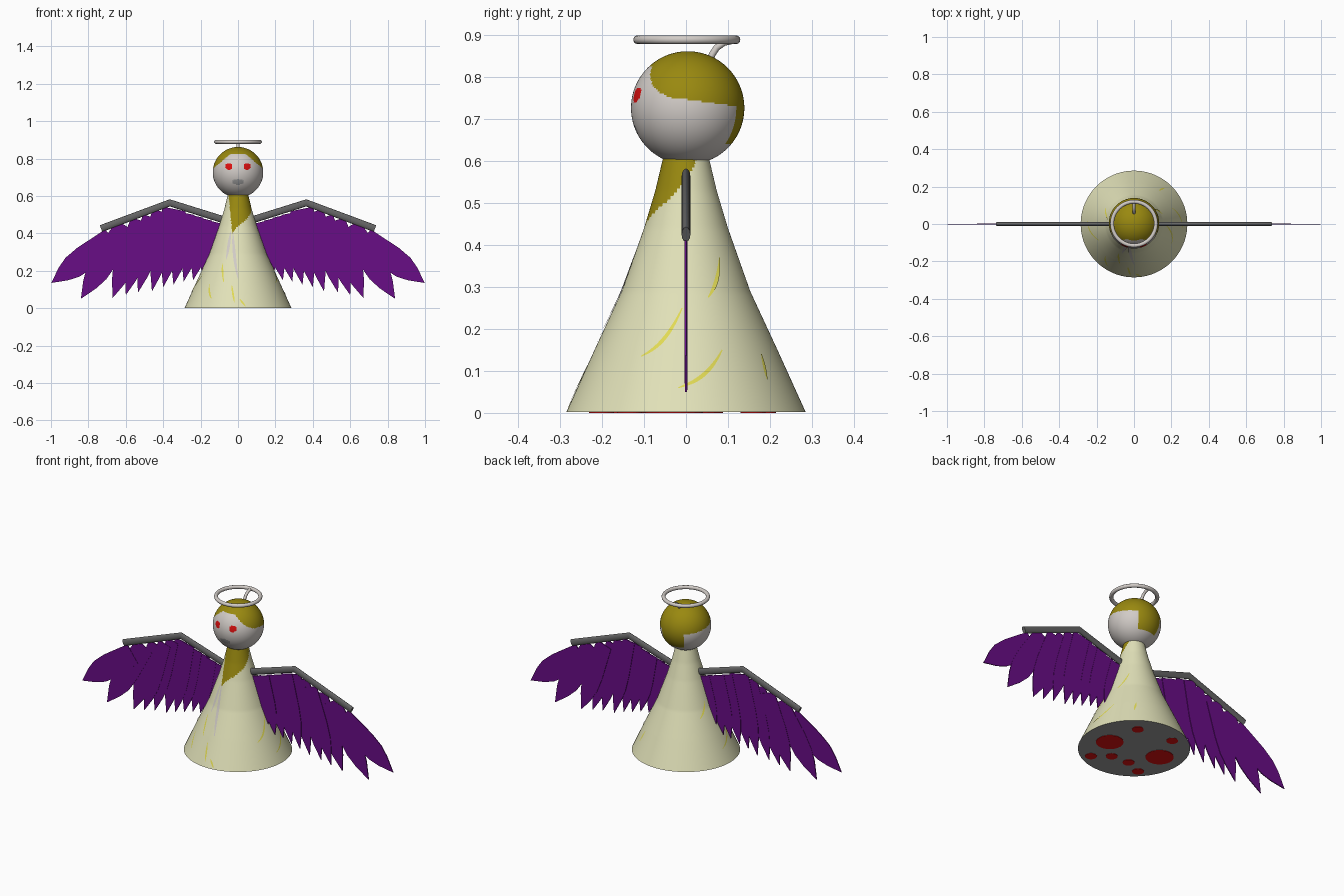
import bpy, bmesh, math
from mathutils import Vector

if "Cube" in bpy.data.objects:
    bpy.data.objects.remove(bpy.data.objects["Cube"])

def mat(name, r, g, b):
    m = bpy.data.materials.new(name)
    m.diffuse_color = (r, g, b, 1)
    m.use_nodes = True
    m.node_tree.nodes["Principled BSDF"].inputs["Base Color"].default_value = m.diffuse_color
    return m

CREAM = mat("cream", 0.75, 0.75, 0.48)
WHITE = mat("warm white", 0.64, 0.60, 0.57)
HAIR = mat("olive gold", 0.32, 0.25, 0.005)
RED = mat("red", 0.72, 0.005, 0.005)
GREY = mat("mid grey", 0.33, 0.33, 0.33)
DARK = mat("dark grey", 0.13, 0.13, 0.13)
PURPLE = mat("purple", 0.14, 0.004, 0.24)
YELLOW = mat("yellow", 0.75, 0.70, 0.09)

def finish(bm, name, mats, smooth=True):
    bmesh.ops.recalc_face_normals(bm, faces=bm.faces)
    me = bpy.data.meshes.new(name)
    bm.to_mesh(me)
    bm.free()
    for m in mats:
        me.materials.append(m)
    ob = bpy.data.objects.new(name, me)
    bpy.context.collection.objects.link(ob)
    bpy.ops.object.select_all(action='DESELECT')
    ob.select_set(True)
    bpy.context.view_layer.objects.active = ob
    if smooth:
        bpy.ops.object.shade_smooth_by_angle(angle=math.radians(35))
    return ob

def lerp_table(t, table):
    """Piecewise linear lookup in an ascending table."""
    if t <= table[0][0]:
        return table[0][1]
    for (a, va), (b, vb) in zip(table, table[1:]):
        if t <= b:
            return va + (vb - va) * (t - a) / (b - a)
    return table[-1][1]

# Gown: revolved profile, with the lock of hair coloured over one shoulder
PROFILE = [(0, 0.286), (0.15, 0.218), (0.29, 0.153), (0.44, 0.10), (0.53, 0.073), (0.61, 0.054)]
LOCK = [(-15, 0.40), (0, 0.44), (30, 0.475), (60, 0.51), (90, 0.555), (115, 0.60)]

def surf(phi, z, lift=0.0):
    """Point on the gown; phi in degrees from the front towards +x."""
    r = lerp_table(z, PROFILE) + lift
    p = math.radians(phi)
    return Vector((r * math.sin(p), -r * math.cos(p), z))

bm = bmesh.new()
N, ROWS = 128, 72
rings = []
for j in range(ROWS + 1):
    z = 0.002 + 0.608 * j / ROWS
    rings.append([bm.verts.new(surf(360 * i / N, z)) for i in range(N)])
for a, b in zip(rings, rings[1:]):
    for i in range(N):
        k = (i + 1) % N
        f = bm.faces.new((a[i], a[k], b[k], b[i]))
        c = f.calc_center_median()
        phi = math.degrees(math.atan2(c.x, -c.y))
        if -70 < phi < 118 and c.z > lerp_table(phi, LOCK) and c.x > -0.05 + (0.6 - c.z) * 0.1:
            f.material_index = 1
bm.faces.new(rings[0]).material_index = 2
bm.faces.new(rings[-1])
finish(bm, "gown", [CREAM, HAIR, GREY])

# Red spots under the base: (right, up) as seen from the back right, radius
SPOTS = [(-.117, .075, .07), (.122, -.10, .072), (.036, .19, .03), (.2, .06, .03),
         (-.225, -.06, .03), (-.12, -.07, .03), (-.04, -.14, .03), (0, -.235, .03)]
bm = bmesh.new()
for a, b, r in SPOTS:
    x, y = (b - a) / math.sqrt(2), (a + b) / math.sqrt(2)
    vs = [bm.verts.new((x + r * math.cos(t * math.pi / 12), y + r * math.sin(t * math.pi / 12), 0))
          for t in range(24)]
    f = bm.faces.new(vs)
    ext = bmesh.ops.extrude_face_region(bm, geom=[f])
    for v in ext["geom"]:
        if isinstance(v, bmesh.types.BMVert):
            v.co.z = 0.003
finish(bm, "base_spots", [RED], smooth=False)

# Painted strokes: thin ribbons that follow the gown
def ribbons(name, strokes, width, m):
    bm = bmesh.new()
    for (p0, z0), (p1, z1), bow in strokes:
        pts = []
        for i in range(17):
            t = i / 16
            pts.append((p0 + (p1 - p0) * t, z0 + (z1 - z0) * t - bow * math.sin(math.pi * t)))
        prev = None
        for i, (p, z) in enumerate(pts):
            c = surf(p, z, 0.0025)
            d = surf(*pts[min(i + 1, 16)], 0.0025) - surf(*pts[max(i - 1, 0)], 0.0025)
            n = Vector((c.x, c.y, 0.1)).normalized()
            w = width * (0.25 + 0.75 * math.sin(math.pi * i / 16))
            s = n.cross(d).normalized() * w
            cur = (bm.verts.new(c + s), bm.verts.new(c - s))
            if prev:
                bm.faces.new((prev[0], prev[1], cur[1], cur[0]))
            prev = cur
    finish(bm, name, [m])

ribbons("gown_strokes", [
    ((62, .135), (87, .25), .02), ((86, .06), (113, .15), .015), ((109, .275), (129, .37), .01),
    ((140, .08), (143, .14), 0), ((-42, .13), (-32, .05), .01), ((-28, .24), (-20, .14), 0),
    ((-8, .12), (-4, .03), 0), ((2, .05), (8, .01), 0), ((-95, .08), (-65, .18), .015),
    ((-120, .25), (-100, .33), .01)], 0.005, YELLOW)
ribbons("front_strands", [((-20, .41), (-22, .26), 0), ((-14, .41), (0, .16), 0)], 0.008, WHITE)

# Head: sphere with hair, eyes and mouth coloured by position
HC, HR = Vector((0, 0.004, 0.7265)), 0.135
bm = bmesh.new()
bmesh.ops.create_uvsphere(bm, u_segments=128, v_segments=96, radius=HR)
bmesh.ops.translate(bm, vec=HC, verts=bm.verts)
for f in bm.faces:
    c = f.calc_center_median()
    ax = abs(c.x)
    if c.y < -0.015:
        hair = c.z > min(0.825, 0.825 - (ax - 0.04) * 0.85)
    else:
        back = c.y > 0 and ax < 0.62 * (c.y - HC.y) and c.z > 0.64
        hair = c.z > 0.747 - 0.14 * c.y or back
    if hair:
        f.material_index = 1
    elif c.y < 0:
        if math.hypot(ax - 0.048, c.z - 0.757) < 0.019:
            f.material_index = 2
        elif math.hypot(c.x / 0.031, (c.z - 0.675) / 0.015) < 1:
            f.material_index = 3
finish(bm, "head", [WHITE, HAIR, RED, GREY])

# Round tubes from point lists
def tube(name, pts, radius, m, flat=1.0, closed=False, kind='POLY'):
    cu = bpy.data.curves.new(name, 'CURVE')
    cu.dimensions = '3D'
    cu.bevel_depth = radius
    cu.bevel_resolution = 4
    cu.use_fill_caps = True
    sp = cu.splines.new('POLY')
    sp.points.add(len(pts) - 1)
    for p, co in zip(sp.points, pts):
        p.co = (co[0], co[1] / flat, co[2], 1)
    sp.use_cyclic_u = closed
    cu.materials.append(m)
    ob = bpy.data.objects.new(name, cu)
    bpy.context.collection.objects.link(ob)
    bpy.ops.object.select_all(action='DESELECT')
    ob.select_set(True)
    bpy.context.view_layer.objects.active = ob
    bpy.ops.object.convert(target='MESH')
    ob = bpy.context.view_layer.objects.active
    ob.scale.y = flat
    bpy.ops.object.shade_smooth_by_angle(angle=math.radians(40))

# Halo and its curved support
tube("halo", [(0.117 * math.cos(t * math.pi / 32), 0.002 + 0.117 * math.sin(t * math.pi / 32), 0.889)
              for t in range(64)], 0.0105, WHITE, closed=True)
tube("halo_support", [(0, 0.055, 0.83), (0, 0.062, 0.853), (0, 0.073, 0.87), (0, 0.09, 0.882),
                      (0, 0.115, 0.888)], 0.008, WHITE)

# Wings: (root x, root z, tip x, tip z, half width) per feather, outer to inner
FEATHERS = [(.675, .375, .998, .135, .068), (.60, .44, .84, .05, .066), (.525, .47, .67, .055, .056),
            (.47, .49, .60, .07, .046), (.42, .52, .535, .083, .044), (.365, .535, .46, .09, .044),
            (.315, .525, .40, .112, .042), (.265, .505, .345, .125, .040), (.215, .49, .29, .143, .038),
            (.17, .475, .24, .15, .038), (.12, .46, .19, .16, .038)]
OUTLINE = [(0, 0.85), (0.45, 1.0), (0.65, 0.92), (0.80, 0.62), (0.92, 0.25)]
for side, label in ((-1, "left"), (1, "right")):
    bm = bmesh.new()
    for i, (rx, rz, tx, tz, w) in enumerate(FEATHERS):
        root, tip = Vector((rx, 0, rz)), Vector((tx, 0, tz))
        d = tip - root
        n = Vector((-d.z, 0, d.x)).normalized() * w
        shape = [root + d * t + n * k for t, k in OUTLINE] + [tip]
        shape += [root + d * t - n * k for t, k in reversed(OUTLINE)]
        y = (i % 3 - 1) * 0.0015
        front = [bm.verts.new((side * p.x, y - 0.0025, p.z)) for p in shape]
        rear = [bm.verts.new((side * p.x, y + 0.0025, p.z)) for p in shape]
        bm.faces.new(front)
        bm.faces.new(rear[::-1])
        for k in range(len(shape)):
            q = (k + 1) % len(shape)
            bm.faces.new((front[k], rear[k], rear[q], front[q]))
    finish(bm, label + "_feathers", [PURPLE], smooth=False)
    bone = [(0.06, 0.467), (0.365, 0.563), (0.72, 0.43), (0.732, 0.425)]
    tube(label + "_wing_bone", [(side * x, 0, z) for x, z in bone], 0.019, DARK, flat=0.55)
